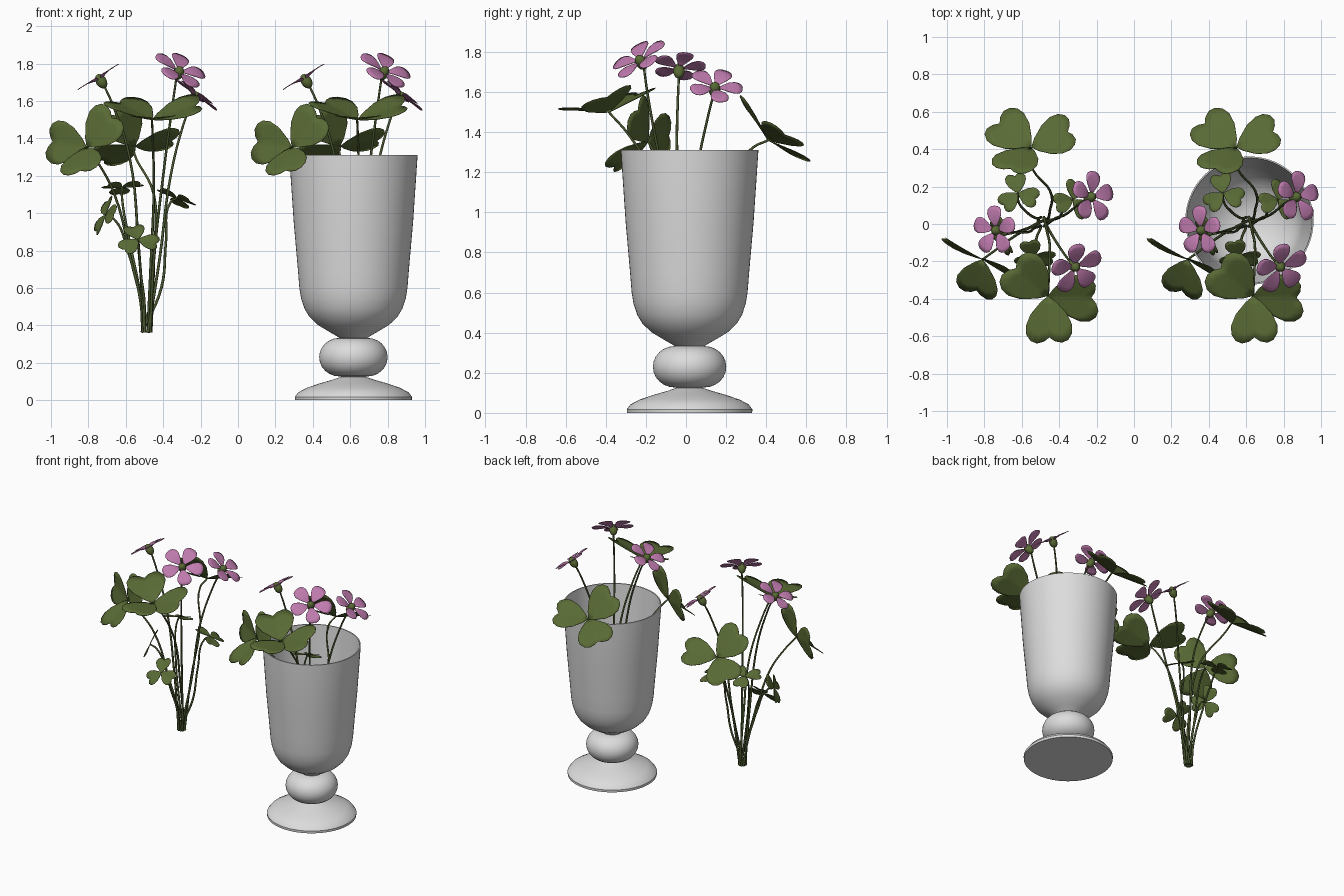
import bpy, bmesh, math
from mathutils import Vector as V, Matrix

if "Cube" in bpy.data.objects:
    bpy.data.objects.remove(bpy.data.objects["Cube"])


def material(name, c):
    m = bpy.data.materials.new(name)
    m.diffuse_color = (*c, 1)
    m.use_nodes = True
    m.node_tree.nodes["Principled BSDF"].inputs["Base Color"].default_value = m.diffuse_color
    return m


GREY = material("pale_grey", (.72, .72, .72))
LEAF = material("leaf_green", (.1, .145, .035))
STEM = material("stem_green", (.07, .1, .03))
PINK = material("petal_pink", (.53, .2, .43))


def finish(name, bm, mat, thick=0, angle=50):
    me = bpy.data.meshes.new(name)
    bm.to_mesh(me)
    bm.free()
    me.materials.append(mat)
    ob = bpy.data.objects.new(name, me)
    bpy.context.collection.objects.link(ob)
    if thick:
        s = ob.modifiers.new("thickness", 'SOLIDIFY')
        s.thickness = thick
    bpy.ops.object.select_all(action='DESELECT')
    ob.select_set(True)
    bpy.context.view_layer.objects.active = ob
    bpy.ops.object.shade_smooth_by_angle(angle=math.radians(angle))
    return ob


# Goblet: turned profile, outside then inside
def goblet(cx, cy):
    prof = [(0, 0), (.312, 0), (.313, .018), (.295, .042), (.25, .066), (.18, .09),
            (.11, .11), (.066, .125)]
    for i in range(13):                                   # round knob
        a = math.pi * (-.5 + i / 12)
        prof.append((.075 + .108 * math.cos(a), .23 + .103 * math.sin(a)))
    prof += [(.085, .34), (.13, .366), (.19, .402), (.235, .445), (.262, .49), (.28, .545),
             (.289, .6), (.297, .7), (.319, .95), (.343, 1.305), (.343, 1.312),
             (.335, 1.312), (.311, .95), (.289, .7), (.281, .6), (.272, .548),
             (.254, .495), (.228, .452), (.185, .41), (.125, .376), (.06, .352), (0, .35)]
    bm = bmesh.new()
    vs = [bm.verts.new((r + 0, 0, z)) for r, z in prof]
    es = [bm.edges.new(p) for p in zip(vs, vs[1:])]
    bmesh.ops.spin(bm, geom=vs + es, cent=(0, 0, 0), axis=(0, 0, 1), angle=2 * math.pi, steps=64)
    bmesh.ops.remove_doubles(bm, verts=bm.verts, dist=.0005)
    bmesh.ops.recalc_face_normals(bm, faces=bm.faces)
    bmesh.ops.translate(bm, verts=bm.verts, vec=(cx, cy, 0))
    finish("goblet", bm, GREY, angle=40)


HEART = [(0, .84), (7, .93), (15, .99), (23, .98), (31, .9), (38, .76), (45, .52), (52, .2)]
PETAL = [(0, 1), (8, 1), (16, .96), (23, .88), (29, .74), (34, .52), (38, .2)]


# One blade fanned out from its base, along d and facing n
def blade(bm, base, d, n, size, shape, bend):
    d = d.normalized()
    n = (n - d * n.dot(d)).normalized()
    w = n.cross(d)
    full = [(-a, r) for a, r in shape[:0:-1]] + shape
    root = bm.verts.new(base + n * bend(0, 0) * size)
    prev = None
    for i in range(1, 6):
        t = i / 5
        row = []
        for a, r in full:
            x = t * r * math.cos(math.radians(a))
            y = t * r * math.sin(math.radians(a))
            row.append(bm.verts.new(base + (d * x + w * y + n * bend(x, y)) * size))
        for k in range(len(row) - 1):
            if prev:
                bm.faces.new((prev[k], row[k], row[k + 1], prev[k + 1]))
            else:
                bm.faces.new((root, row[k], row[k + 1]))
        prev = row


def fold(x, y):
    return .1 * abs(y) - .06 * x * x


def funnel(x, y):
    return -.2 * (1 - min(x, 1)) ** 3 - .05 * x * x


def frame(n):
    n = n.normalized()
    u = V((1, 0, 0))
    u = (u - n * u.dot(n)).normalized()
    return n, u, n.cross(u)


# Large leaves: junction, then (leaflet centre, facing) three times
BIG = [
    ((-.55, .41, 1.36), [((-.625, .34, 1.475), (-.1, .75, .6)),
                         ((-.665, .5, 1.315), (0, .4, .9)),
                         ((-.42, .47, 1.385), (-.1, .5, .85))]),
    ((-.81, -.19, 1.355), [((-.91, -.14, 1.37), (-.45, -.89, .1)),
                           ((-.83, -.285, 1.29), (-.35, -.6, .6)),
                           ((-.735, -.225, 1.445), (-.45, -.85, .1))]),
    ((-.46, -.385, 1.5), [((-.455, -.535, 1.515), (0, .1, 1)),
                          ((-.585, -.28, 1.575), (.3, -.45, .8)),
                          ((-.3, -.395, 1.56), (-.3, -.4, .85))]),
]
# Small leaves: junction, facing, first leaflet angle
SMALL = [((-.62, .165, 1.14), (-.1, .3, .95), 100), ((-.71, -.06, .99), (-.85, -.35, .4), 80),
         ((-.325, .13, 1.08), (.4, .25, .85), 80), ((-.535, -.17, .86), (0, -.7, .7), 105)]
# Flowers: centre, facing, radius
FLOWERS = [((-.75, -.035, 1.735), (-.53, 0, .85), .133), ((-.215, .147, 1.64), (.6, .12, .79), .138),
           ((-.305, -.24, 1.775), (.42, -.48, .77), .15)]
# Stem paths from the tip down to the shared foot
STEMS = [
    [(-.55, .41, 1.36), (-.555, .33, 1.32), (-.45, .18, 1.1), (-.45, .07, .75)],
    [(-.81, -.19, 1.355), (-.755, -.15, 1.28), (-.66, -.08, 1.1), (-.56, -.02, .7)],
    [(-.46, -.385, 1.5), (-.455, -.28, 1.38), (-.45, -.13, 1.12), (-.465, -.04, .75)],
    [(-.62, .165, 1.14), (-.62, .13, 1.08), (-.58, .07, .85), (-.52, .03, .55)],
    [(-.71, -.06, .99), (-.66, -.05, .965), (-.59, -.03, .8), (-.52, 0, .52)],
    [(-.325, .13, 1.08), (-.36, .11, 1.06), (-.385, .06, .85), (-.41, .03, .6)],
    [(-.535, -.17, .86), (-.53, -.13, .82), (-.52, -.07, .68), (-.5, -.02, .5)],
    [(-.715, -.035, 1.68), (-.67, -.04, 1.58), (-.58, -.045, 1.3), (-.53, -.02, .8)],
    [(-.245, .14, 1.6), (-.29, .11, 1.48), (-.36, .055, 1.2), (-.42, .03, .75)],
    [(-.33, -.21, 1.72), (-.35, -.19, 1.58), (-.4, -.12, 1.2), (-.45, -.04, .75)],
]


def plant(dx):
    off = V((dx, 0, 0))
    # leaves
    bm = bmesh.new()
    for j, parts in BIG:
        for c, n in parts:
            d = V(c) - V(j)
            blade(bm, V(j) + off, d, V(n), max(.25, min(.29, d.length * 1.75)), HEART, fold)
    for j, n, a0 in SMALL:
        n, u, w = frame(V(n))
        for k in range(3):
            a = math.radians(a0 + 120 * k)
            blade(bm, V(j) + off, u * math.cos(a) + w * math.sin(a), n, .118, HEART, fold)
    finish("clover_leaves", bm, LEAF, .003)
    # petals and green flower cups
    bm, cup = bmesh.new(), bmesh.new()
    for c, n, r in FLOWERS:
        n, u, w = frame(V(n))
        for k in range(5):
            a = math.radians(18 + 72 * k)
            d = u * math.cos(a) + w * math.sin(a)
            blade(bm, V(c) + off + d * .012, d, n, r - .012, PETAL, funnel)
        rot = n.to_track_quat('Z', 'Y').to_matrix().to_4x4()
        mat = Matrix.Translation(V(c) + off - n * .035) @ rot @ Matrix.Diagonal((.029, .029, .042, 1))
        bmesh.ops.create_uvsphere(cup, u_segments=12, v_segments=8, radius=1, matrix=mat)
    finish("flower_petals", bm, PINK, .003)
    finish("flower_cups", cup, LEAF)
    # stems
    cu = bpy.data.curves.new("stems", 'CURVE')
    cu.dimensions = '3D'
    cu.bevel_depth = .0075
    cu.bevel_resolution = 2
    cu.resolution_u = 6
    cu.use_fill_caps = True
    for i, path in enumerate(STEMS):
        a = i * 2 * math.pi / len(STEMS)
        foot = (-.49 + .025 * math.cos(a), .012 + .025 * math.sin(a), .362)
        pts = path + [foot]
        s = cu.splines.new('BEZIER')
        s.bezier_points.add(len(pts) - 1)
        for k, (b, p) in enumerate(zip(s.bezier_points, pts)):
            b.co = V(p) + off
            b.handle_left_type = b.handle_right_type = 'AUTO'
            b.radius = .75 + .08 * k
    cu.materials.append(STEM)
    ob = bpy.data.objects.new("stems", cu)
    bpy.context.collection.objects.link(ob)
    bpy.ops.object.select_all(action='DESELECT')
    ob.select_set(True)
    bpy.context.view_layer.objects.active = ob
    bpy.ops.object.convert(target='MESH')
    bpy.ops.object.shade_smooth_by_angle(angle=math.radians(50))


goblet(.617, .018)
for dx in (0, 1.097):       # loose plant, and its copy standing in the goblet
    plant(dx)
